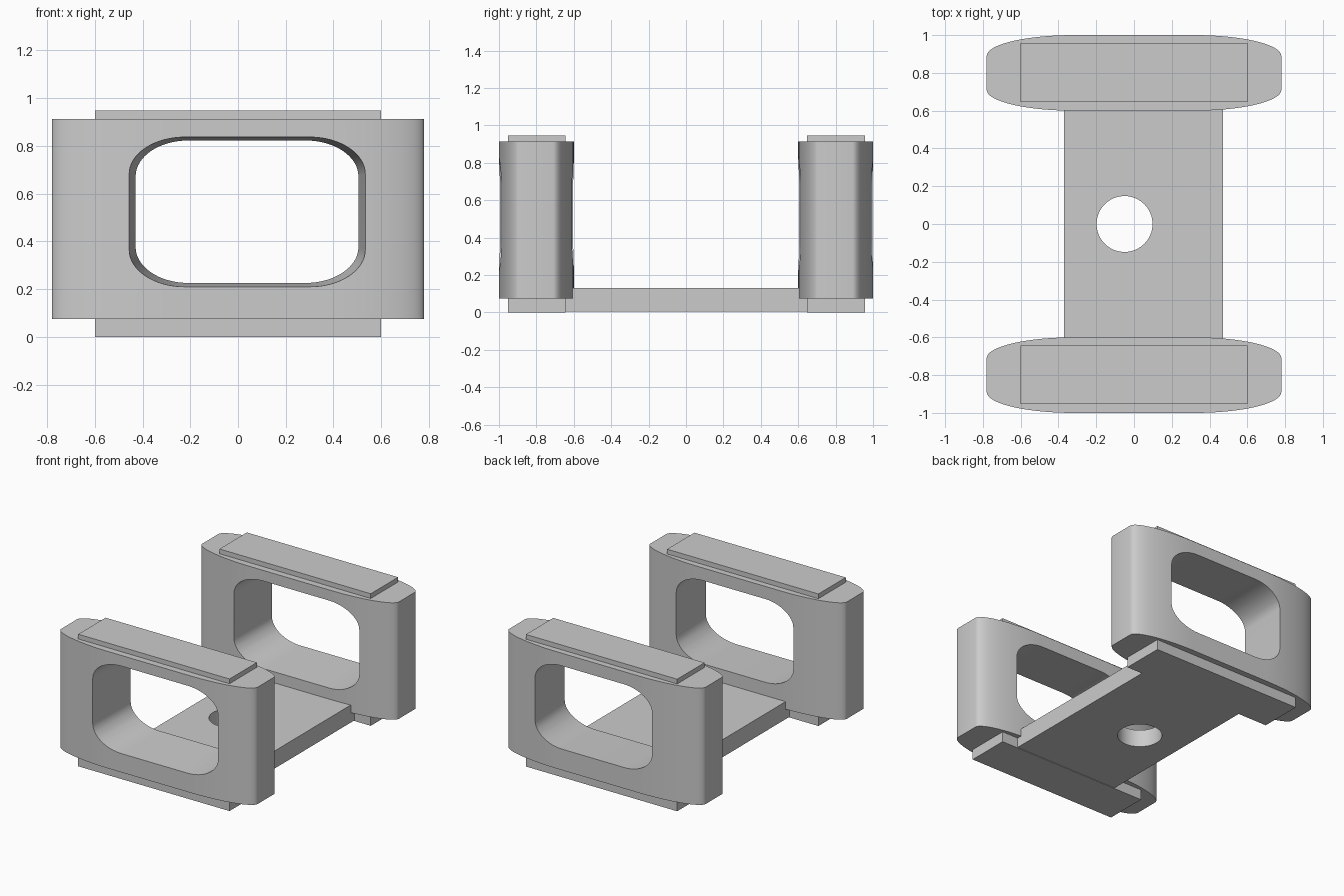
import bpy, math
from mathutils import Vector

old = bpy.data.objects.get("Cube")
if old:
    bpy.data.objects.remove(old, do_unlink=True)

grey = bpy.data.materials.new("light_grey")
grey.use_nodes = True
COLOR = (0.6, 0.6, 0.6, 1)
grey.diffuse_color = COLOR
grey.node_tree.nodes["Principled BSDF"].inputs["Base Color"].default_value = COLOR


def rounded_outline(u0, u1, v0, v1, ru, rv, steps=16):
    """Rectangle with elliptical corners, counter-clockwise."""
    corners = [(u1 - ru, v1 - rv), (u0 + ru, v1 - rv),
               (u0 + ru, v0 + rv), (u1 - ru, v0 + rv)]
    pts = []
    for quarter, (cu, cv) in enumerate(corners):
        for i in range(steps + 1):
            a = (quarter + i / steps) * math.pi / 2
            pts.append((cu + ru * math.cos(a), cv + rv * math.sin(a)))
    return pts


def loft(name, loop_a, loop_b):
    """Closed solid between two matching loops."""
    n = len(loop_a)
    faces = [list(range(n))[::-1], list(range(n, 2 * n))]
    faces += [(i, (i + 1) % n, n + (i + 1) % n, n + i) for i in range(n)]
    mesh = bpy.data.meshes.new(name)
    mesh.from_pydata(loop_a + loop_b, [], faces)
    mesh.materials.append(grey)
    obj = bpy.data.objects.new(name, mesh)
    bpy.context.collection.objects.link(obj)
    activate(obj)
    bpy.ops.object.mode_set(mode='EDIT')
    bpy.ops.mesh.select_all(action='SELECT')
    bpy.ops.mesh.normals_make_consistent(inside=False)
    bpy.ops.object.mode_set(mode='OBJECT')
    return obj


def activate(obj):
    bpy.ops.object.select_all(action='DESELECT')
    obj.select_set(True)
    bpy.context.view_layer.objects.active = obj


def box(name, low, high):
    low, high = Vector(low), Vector(high)
    bpy.ops.mesh.primitive_cube_add(size=1, location=(low + high) / 2)
    obj = bpy.context.object
    obj.name = name
    obj.scale = high - low
    bpy.ops.object.transform_apply(location=True, scale=True)
    obj.data.materials.append(grey)
    return obj


def cut(obj, cutter):
    cutter.hide_render = True
    activate(obj)
    mod = obj.modifiers.new("cut", 'BOOLEAN')
    mod.operation = 'DIFFERENCE'
    mod.solver = 'EXACT'
    mod.object = cutter
    bpy.ops.object.modifier_apply(modifier=mod.name)
    bpy.data.objects.remove(cutter, do_unlink=True)
    activate(obj)
    bpy.ops.object.shade_smooth_by_angle(angle=math.radians(30))


# Two upright frames with a tapered rounded window, and pads above and below
for side, yc in (("front", -0.8), ("back", 0.8)):
    plan = rounded_outline(-0.78, 0.78, yc - 0.2, yc + 0.2, 0.46, 0.11)
    frame = loft(side + "_frame", [(x, y, 0.075) for x, y in plan],
                 [(x, y, 0.913) for x, y in plan])
    wide = rounded_outline(-0.457, 0.535, 0.209, 0.837, 0.235, 0.155)
    narrow = rounded_outline(-0.428, 0.503, 0.226, 0.822, 0.22, 0.15)
    cutter = loft("window_cutter", [(x, yc - 0.21, z) for x, z in wide],
                  [(x, yc + 0.21, z) for x, z in narrow])
    cut(frame, cutter)
    for level, z0, z1 in (("bottom", 0, 0.075), ("top", 0.913, 0.947)):
        box(f"{side}_{level}_pad", (-0.6, yc - 0.153, z0), (0.6, yc + 0.157, z1))

# Base plate joining the frames, with a round through hole
plate = box("base_plate", (-0.37, -0.66, 0.004), (0.47, 0.66, 0.13))
bpy.ops.mesh.primitive_cylinder_add(vertices=64, radius=0.148, depth=1,
                                    location=(-0.05, 0, 0))
cut(plate, bpy.context.object)
